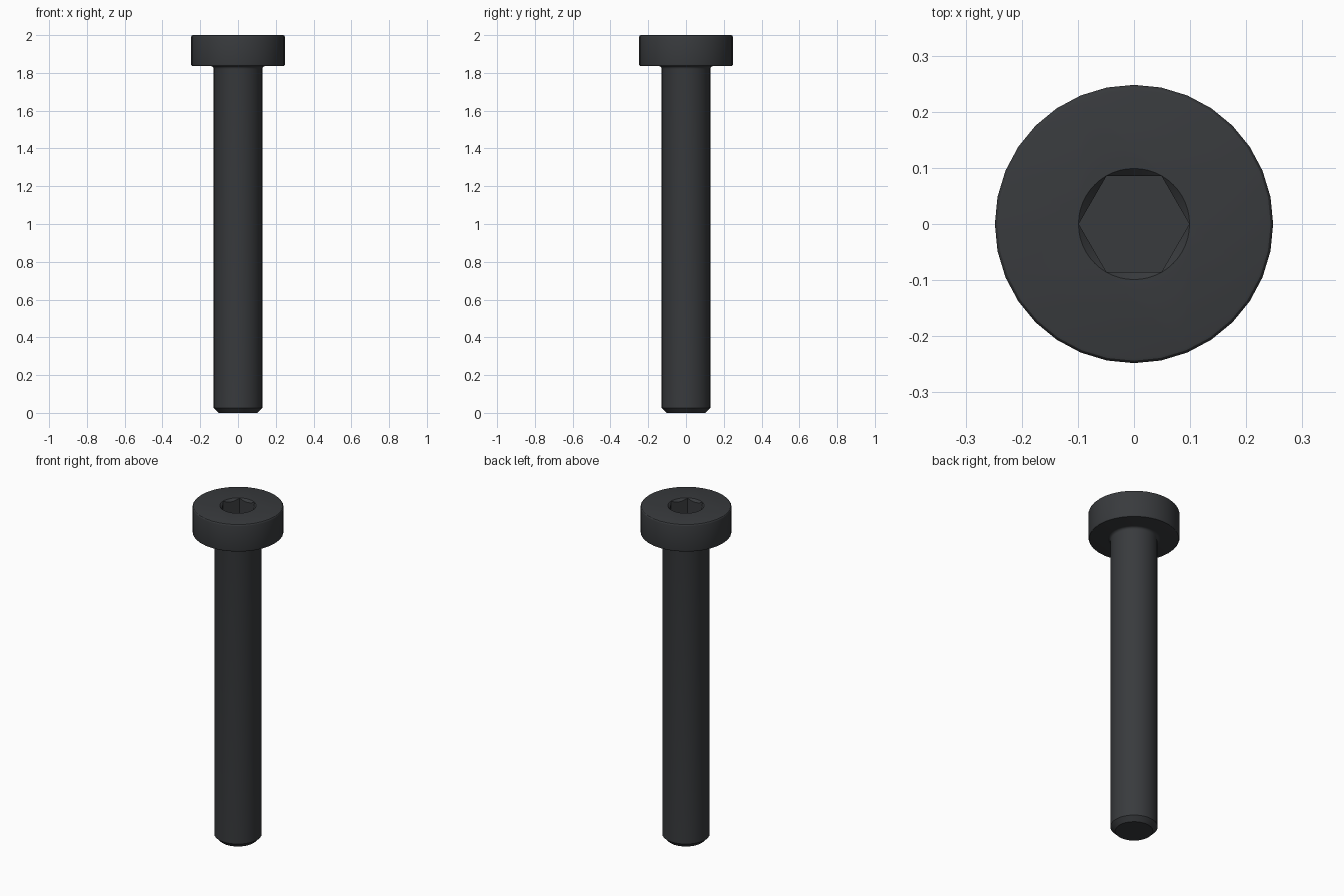
import bpy, bmesh
from math import cos, sin, pi, radians

if "Cube" in bpy.data.objects:
    bpy.data.objects.remove(bpy.data.objects["Cube"])


def lathe(name, profile, sides):
    """Closed solid of revolution about z from (radius, z) points, bottom to top."""
    bm = bmesh.new()
    rings = [[bm.verts.new((r * cos(2 * pi * i / sides), r * sin(2 * pi * i / sides), z))
              for i in range(sides)] for r, z in profile]
    for a, b in zip(rings, rings[1:]):
        for i in range(sides):
            j = (i + 1) % sides
            bm.faces.new((a[i], a[j], b[j], b[i]))
    bm.faces.new(rings[0][::-1])
    bm.faces.new(rings[-1])
    mesh = bpy.data.meshes.new(name)
    bm.to_mesh(mesh)
    bm.free()
    ob = bpy.data.objects.new(name, mesh)
    bpy.context.collection.objects.link(ob)
    return ob


def arc(cr, cz, rad, a0, a1, n=4):
    return [(cr + rad * cos(radians(a0 + (a1 - a0) * i / n)),
             cz + rad * sin(radians(a0 + (a1 - a0) * i / n))) for i in range(n + 1)]


R_SHANK, R_HEAD, Z_HEAD = 0.129, 0.248, 1.836

# Bolt body: chamfered tip, shank, fillet under the head, rounded head edges
profile = [(0.103, 0.0), (R_SHANK, 0.027)]
profile += arc(R_SHANK + 0.015, Z_HEAD - 0.015, 0.015, 180, 90)
profile += arc(R_HEAD - 0.008, Z_HEAD + 0.008, 0.008, -90, 0, 3)
profile += arc(R_HEAD - 0.009, 2.0 - 0.009, 0.009, 0, 90, 3)
bolt = lathe("socket_head_bolt", profile, 32)

# Hexagonal drive socket with a conical lead-in
hex_cut = lathe("hex_socket_cutter", [(0.0985, 1.90), (0.0985, 2.1)], 6)
cone_cut = lathe("socket_lead_in_cutter", [(0.069, 1.97), (0.129, 2.03)], 48)

bpy.context.view_layer.objects.active = bolt
bolt.select_set(True)
for cutter in (hex_cut, cone_cut):
    mod = bolt.modifiers.new(cutter.name, 'BOOLEAN')
    mod.operation = 'DIFFERENCE'
    mod.solver = 'EXACT'
    mod.object = cutter
    bpy.ops.object.modifier_apply(modifier=mod.name)
    bpy.data.objects.remove(cutter)
bpy.ops.object.shade_smooth_by_angle(angle=radians(30))

# Black oxide steel
mat = bpy.data.materials.new("black_steel")
mat.diffuse_color = (0.04, 0.043, 0.047, 1)
mat.use_nodes = True
mat.node_tree.nodes["Principled BSDF"].inputs["Base Color"].default_value = mat.diffuse_color
bolt.data.materials.clear()
bolt.data.materials.append(mat)
